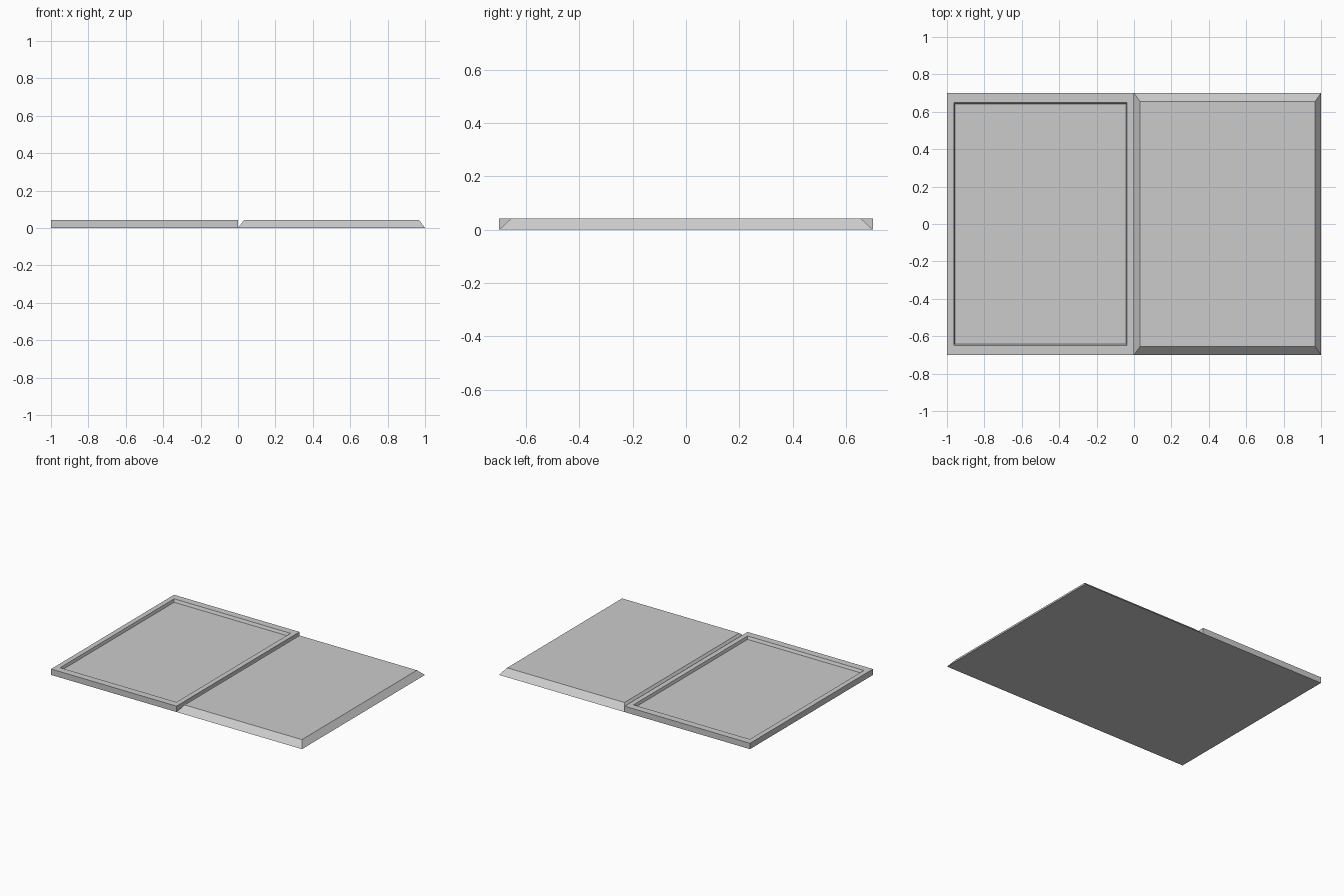
import bpy, bmesh

if "Cube" in bpy.data.objects:
    bpy.data.objects.remove(bpy.data.objects["Cube"])

H = 0.0425   # panel height


def ring(bm, cx, scale, z):
    """Rectangle of a 1 x 1.4 panel, scaled about its centre."""
    return [bm.verts.new((cx + sx * 0.5 * scale, sy * 0.7 * scale, z))
            for sx, sy in ((-1, -1), (1, -1), (1, 1), (-1, 1))]


def panel(name, cx, profile):
    """Join a stack of (scale, z) rectangles and cap both ends."""
    bm = bmesh.new()
    rings = [ring(bm, cx, s, z) for s, z in profile]
    bm.faces.new(rings[0][::-1])
    for a, b in zip(rings, rings[1:]):
        for i in range(4):
            j = (i + 1) % 4
            bm.faces.new((a[i], a[j], b[j], b[i]))
    bm.faces.new(rings[-1])
    mesh = bpy.data.meshes.new(name)
    bm.to_mesh(mesh)
    bm.free()
    ob = bpy.data.objects.new(name, mesh)
    bpy.context.collection.objects.link(ob)
    return ob


# Straight-sided panel with a raised rim and a shallow sloped recess
panel("recessed_panel", -0.5, [(1, 0), (1, H), (0.927, H), (0.915, H - 0.02)])

# Panel with bevelled sides
panel("bevelled_panel", 0.5, [(1, 0), (0.935, H)])
